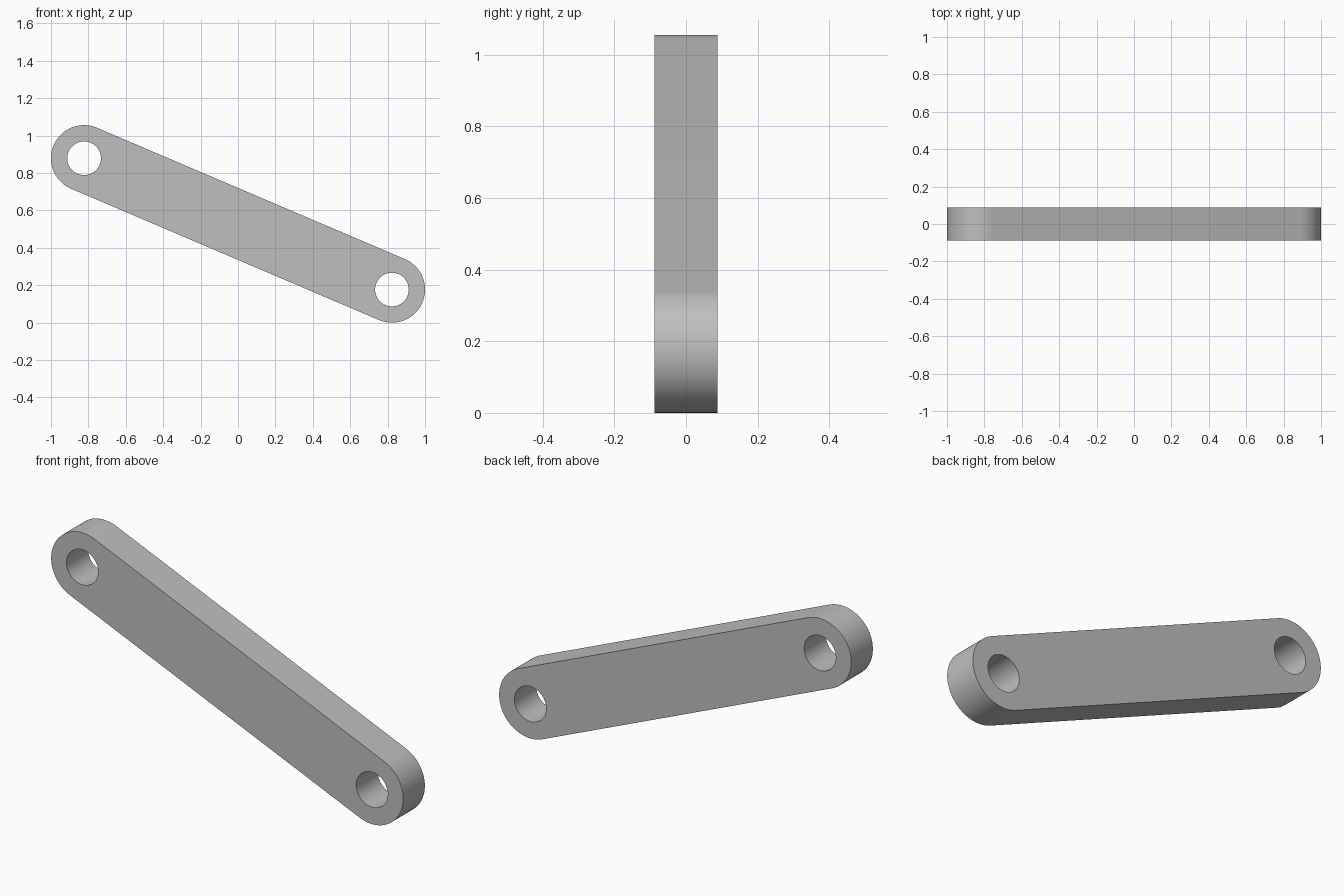
import bpy
import bmesh
from math import atan2, cos, sin, pi
from mathutils import Vector

cube = bpy.data.objects.get("Cube")
if cube:
    bpy.data.objects.remove(cube, do_unlink=True)

END_RADIUS = 0.177
HOLE_RADIUS = 0.09
DEPTH = 0.176
SEGMENTS = 48
upper = Vector((-0.823, 0, 0.879))
lower = Vector((0.823, 0, 0.177))


def arc(centre, radius, start, sweep, count):
    """Points along an arc in the XZ plane, on the front face."""
    angles = [start + sweep * i / SEGMENTS for i in range(count)]
    return [(centre.x + radius * cos(a), -DEPTH / 2, centre.z + radius * sin(a))
            for a in angles]


def add_loop(bm, points):
    verts = [bm.verts.new(p) for p in points]
    return [bm.edges.new((v, verts[i - 1])) for i, v in enumerate(verts)]


# Rounded link outline, with a pin hole at each end
axis = lower - upper
side = atan2(axis.z, axis.x) + pi / 2
outline = (arc(upper, END_RADIUS, side, pi, SEGMENTS + 1)
           + arc(lower, END_RADIUS, side + pi, pi, SEGMENTS + 1))
bm = bmesh.new()
edges = add_loop(bm, outline)
for centre in (upper, lower):
    edges += add_loop(bm, arc(centre, HOLE_RADIUS, 0, 2 * pi, SEGMENTS))
bmesh.ops.triangle_fill(bm, edges=edges, use_beauty=True)

# Thickness from front to back
result = bmesh.ops.extrude_face_region(bm, geom=bm.faces[:], use_keep_orig=True)
back = [g for g in result["geom"] if isinstance(g, bmesh.types.BMVert)]
bmesh.ops.translate(bm, verts=back, vec=(0, DEPTH, 0))
bmesh.ops.recalc_face_normals(bm, faces=bm.faces[:])

mesh = bpy.data.meshes.new("link_arm")
bm.to_mesh(mesh)
bm.free()
link = bpy.data.objects.new("link_arm", mesh)
bpy.context.collection.objects.link(link)

# Plain grey finish
grey = bpy.data.materials.new("grey")
grey.use_nodes = True
colour = (0.52, 0.52, 0.52, 1)
grey.diffuse_color = colour
grey.node_tree.nodes["Principled BSDF"].inputs["Base Color"].default_value = colour
mesh.materials.append(grey)

# Smooth round walls, sharp rims
bpy.ops.object.select_all(action="DESELECT")
link.select_set(True)
bpy.context.view_layer.objects.active = link
bpy.ops.object.shade_smooth_by_angle(angle=pi / 6)
